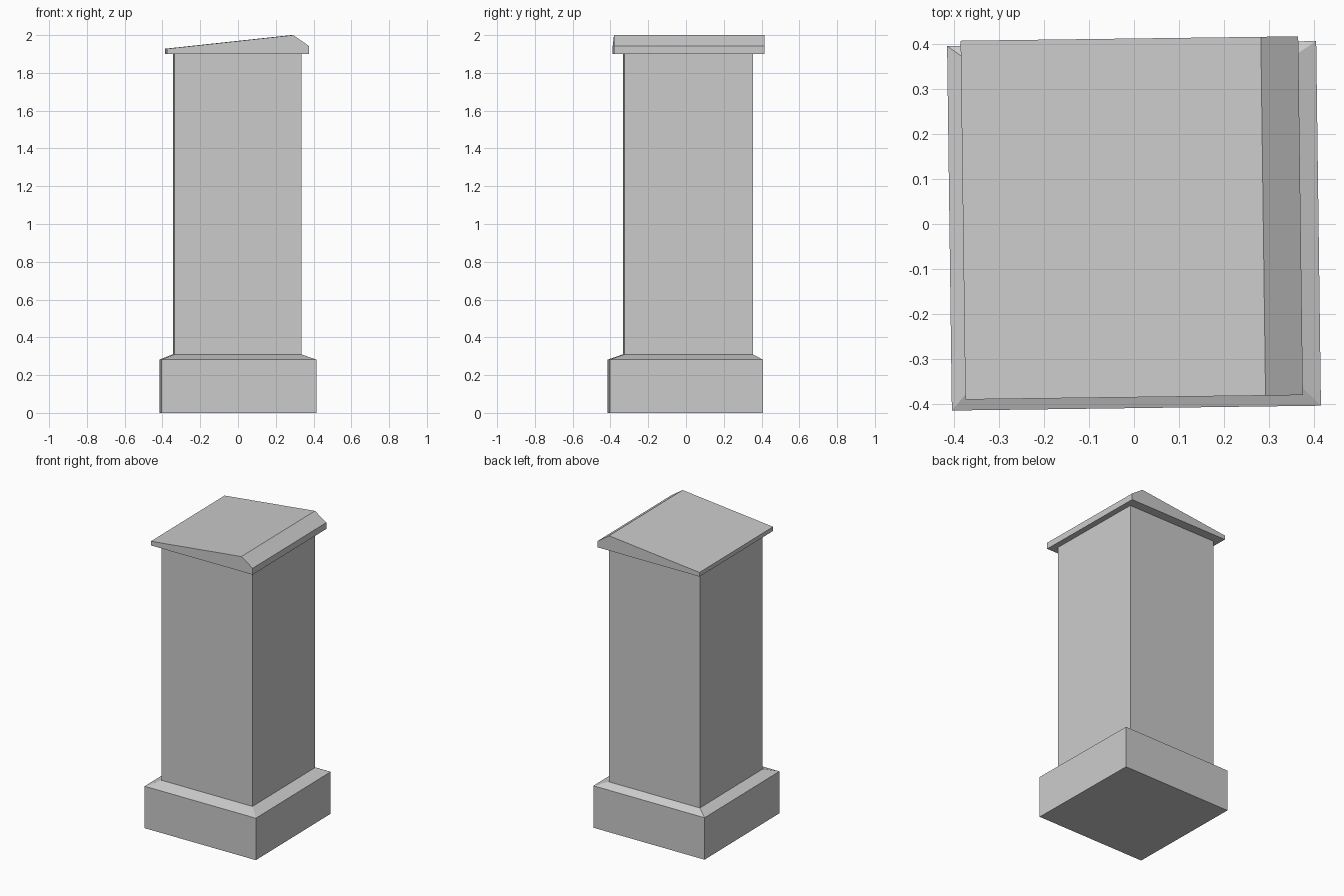
import bpy, bmesh, math
from mathutils import Matrix

cube = bpy.data.objects.get("Cube")
if cube:
    bpy.data.objects.remove(cube, do_unlink=True)

stone = bpy.data.materials.new("grey stone")
stone.use_nodes = True
colour = (0.6, 0.6, 0.6, 1)
stone.diffuse_color = colour
stone.node_tree.nodes["Principled BSDF"].inputs["Base Color"].default_value = colour

YAW = Matrix.Rotation(math.radians(0.75), 4, 'Z')   # the pillar stands slightly turned


def finish(name, bm, x=0.0, y=0.0):
    bmesh.ops.recalc_face_normals(bm, faces=bm.faces)
    mesh = bpy.data.meshes.new(name)
    bm.to_mesh(mesh)
    bm.free()
    mesh.materials.append(stone)
    ob = bpy.data.objects.new(name, mesh)
    ob.matrix_world = Matrix.Translation((x, y, 0)) @ YAW
    bpy.context.collection.objects.link(ob)
    return ob


def rect_loft(name, sections, x=0.0, y=0.0):
    """Stack rectangles given as (width, depth, z, x offset, y offset)."""
    bm = bmesh.new()
    rings = []
    for w, d, z, ox, oy in sections:
        rings.append([bm.verts.new((ox + sx * w / 2, oy + sy * d / 2, z))
                      for sx, sy in ((-1, -1), (1, -1), (1, 1), (-1, 1))])
    for a, b in zip(rings, rings[1:]):
        for i in range(4):
            j = (i + 1) % 4
            bm.faces.new((a[i], a[j], b[j], b[i]))
    bm.faces.new(rings[0])
    bm.faces.new(rings[-1])
    return finish(name, bm, x, y)


# Plinth with a sloped shoulder, and the shaft rising from it
rect_loft("plinth", [(0.82, 0.81, 0, 0, -0.004), (0.82, 0.81, 0.282, 0, -0.004),
                     (0.672, 0.68, 0.31, -0.005, 0.01)])
rect_loft("shaft", [(0.672, 0.68, 0.31, 0, 0), (0.672, 0.68, 1.9, 0, 0)], -0.005, 0.01)

# Cap: an uneven ridge profile extruded from front to back
profile = [(-0.375, 1.9), (0.375, 1.9), (0.375, 1.943), (0.292, 2.0), (-0.375, 1.928)]
bm = bmesh.new()
front = bm.faces.new([bm.verts.new((px, -0.3985, pz)) for px, pz in profile])
swept = bmesh.ops.extrude_face_region(bm, geom=[front])["geom"]
bmesh.ops.translate(bm, vec=(0, 0.797, 0),
                    verts=[g for g in swept if isinstance(g, bmesh.types.BMVert)])
finish("cap", bm, -0.005, 0.0135)
